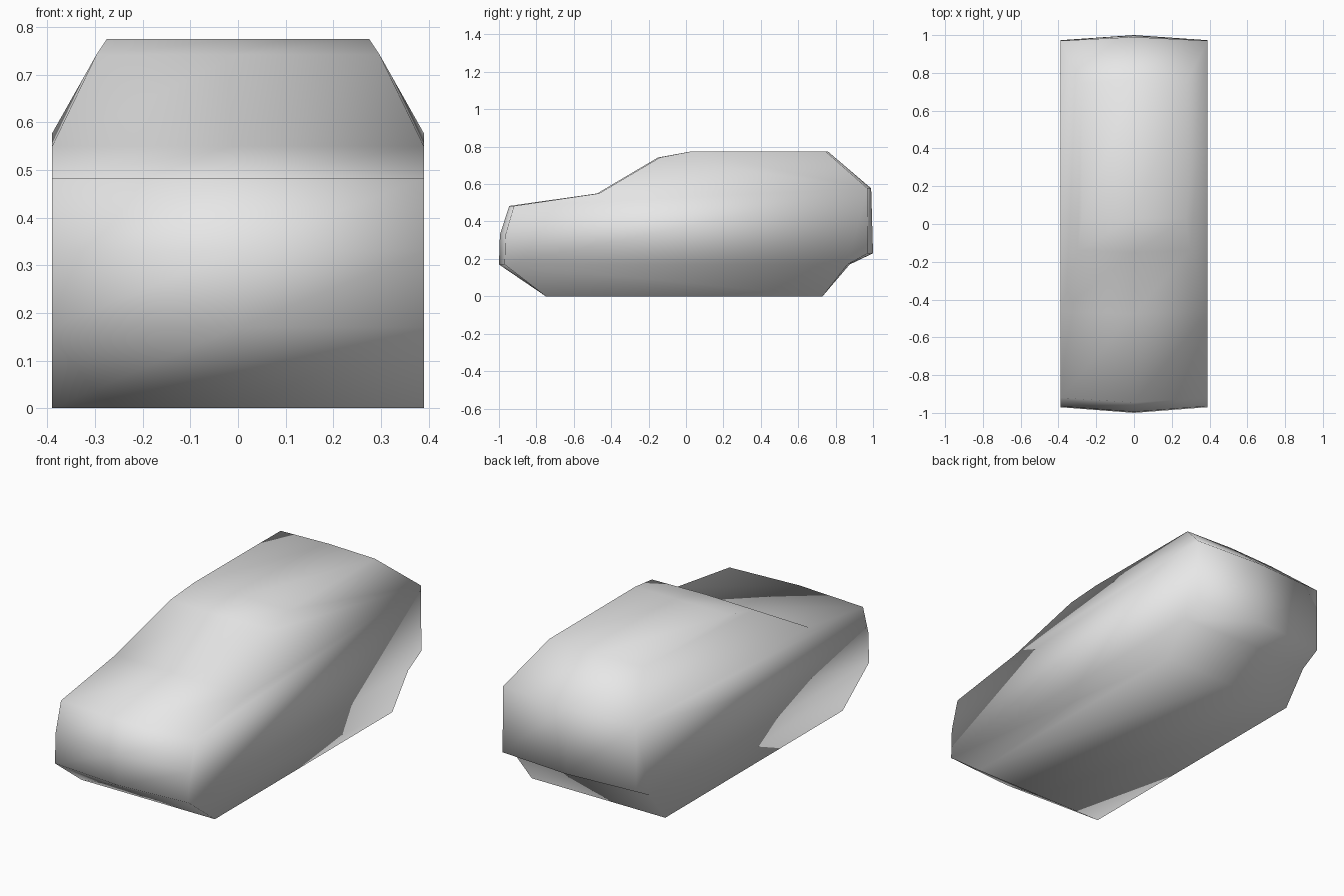
import bpy
import bmesh

old = bpy.data.objects.get("Cube")
if old:
    bpy.data.objects.remove(old, do_unlink=True)

# Single body paint
paint = bpy.data.materials.new("plain_grey")
paint.use_nodes = True
grey = (0.8, 0.8, 0.8, 1)
paint.diffuse_color = grey
paint.node_tree.nodes["Principled BSDF"].inputs["Base Color"].default_value = grey

# Closed centre profile: y, z, half width, how far the sides step back in y
W = 0.39
PROFILE = [
    (-0.75, 0.0, W, 0.0),          # floor front
    (-1.0, 0.17, W, 0.03),         # bumper bottom
    (-0.995, 0.33, W, 0.03),       # bumper top
    (-0.945, 0.483, W, 0.025),     # bonnet front
    (-0.475, 0.55, W, 0.01),       # windscreen base
    (-0.15, 0.742, 0.297, 0.01),   # windscreen top
    (0.03, 0.775, 0.275, 0.0),     # roof front
    (0.76, 0.773, 0.275, 0.012),   # roof back
    (0.99, 0.577, W, 0.02),        # rear window base
    (1.0, 0.23, W, 0.027),         # rear bumper bottom
    (0.875, 0.17, W, 0.012),       # rear valance
    (0.73, 0.0, W, 0.0),           # floor back
]
CABIN = range(4, 9)
LOWER = [i for i in range(len(PROFILE)) if i not in range(5, 8)]

bm = bmesh.new()


def column(side):
    """One lengthwise ring of vertices: side is -1, 0 or 1."""
    ring = []
    for y, z, half, step in PROFILE:
        shift = step * abs(side) * (1 if y < 0 else -1)
        ring.append(bm.verts.new((half * side, y + shift, z)))
    return ring


right, centre, left = (column(s) for s in (-1, 0, 1))

# Skin running round the body
for a, b in ((right, centre), (centre, left)):
    for i in range(len(PROFILE)):
        j = (i + 1) % len(PROFILE)
        bm.faces.new((a[i], b[i], b[j], a[j]))

# Sloping cabin sides and upright lower sides
for ring in (right, left):
    for part in (CABIN, LOWER):
        bm.faces.new([ring[i] for i in part])

bmesh.ops.recalc_face_normals(bm, faces=bm.faces[:])
for face in bm.faces:
    face.smooth = True

mesh = bpy.data.meshes.new("car_body")
bm.to_mesh(mesh)
bm.free()
mesh.materials.append(paint)
body = bpy.data.objects.new("car_body", mesh)
bpy.context.collection.objects.link(body)
